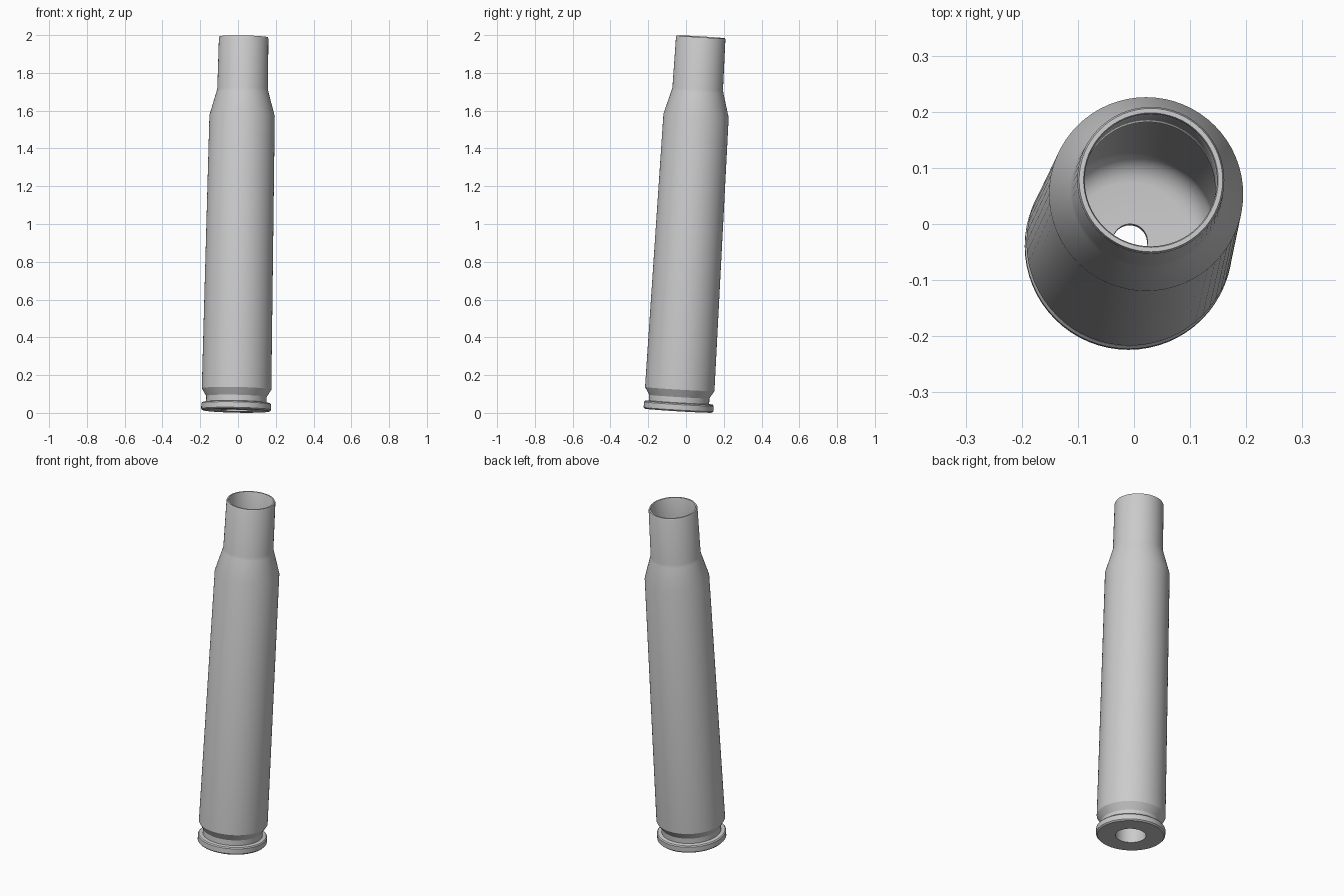
import bpy
import bmesh
import math
from mathutils import Matrix, Vector

cube = bpy.data.objects.get("Cube")
if cube:
    bpy.data.objects.remove(cube, do_unlink=True)

SEGMENTS = 64


def make_material(name, color):
    mat = bpy.data.materials.new(name)
    mat.use_nodes = True
    mat.diffuse_color = color
    bsdf = next(n for n in mat.node_tree.nodes if n.type == "BSDF_PRINCIPLED")
    bsdf.inputs["Base Color"].default_value = color
    return mat


def lathe(name, profile, mat):
    """Revolve a closed (radius, height) profile around the z axis."""
    bm = bmesh.new()
    verts = [bm.verts.new((r, 0, h)) for r, h in profile]
    edges = [bm.edges.new((a, b)) for a, b in zip(verts, verts[1:] + verts[:1])]
    bmesh.ops.spin(bm, geom=verts + edges, cent=(0, 0, 0), axis=(0, 0, 1),
                   angle=math.tau, steps=SEGMENTS, use_merge=True)
    bmesh.ops.remove_doubles(bm, verts=bm.verts, dist=0.0001)
    bmesh.ops.recalc_face_normals(bm, faces=bm.faces)
    mesh = bpy.data.meshes.new(name)
    bm.to_mesh(mesh)
    bm.free()
    mesh.materials.append(mat)
    obj = bpy.data.objects.new(name, mesh)
    bpy.context.collection.objects.link(obj)
    return obj


def fillet(center_r, center_h, radius, steps=6):
    """Quarter round joining the inner wall to the inner floor."""
    angles = [-i / steps * math.pi / 2 for i in range(steps + 1)]
    return [(center_r + radius * math.cos(a), center_h + radius * math.sin(a))
            for a in angles]


# Outside, from the primer pocket edge up to the mouth
head = [(0.082, 0), (0.178, 0), (0.185, 0.007), (0.185, 0.036), (0.18, 0.042)]
groove = [(0.16, 0.045), (0.16, 0.075), (0.184, 0.115)]
body = [(0.184, 0.122), (0.173, 1.565)]
neck = [(0.138, 1.69), (0.134, 1.708), (0.131, 1.976), (0.128, 1.983)]

# Inside, from the mouth down to the floor, flash hole and primer pocket
bore = [(0.12, 1.983), (0.118, 1.978), (0.12, 1.71), (0.16, 1.56)]
floor = fillet(0.105, 0.2, 0.05)
pocket = [(0.031, 0.15), (0.031, 0.11), (0.082, 0.11)]

gray = make_material("plain gray metal", (0.6, 0.6, 0.6, 1))
case = lathe("cartridge_case", head + groove + body + neck + bore + floor + pocket, gray)

# Lean the whole case to the back and its left
lean = Vector((0.04, 0.118, 1.975))
tilt = Vector((0, 0, 1)).rotation_difference(lean).to_matrix().to_4x4()
case.matrix_world = Matrix.Translation((-0.01, -0.04, 0.0117)) @ tilt

bpy.ops.object.select_all(action="DESELECT")
case.select_set(True)
bpy.context.view_layer.objects.active = case
bpy.ops.object.shade_smooth_by_angle(angle=math.radians(25))
